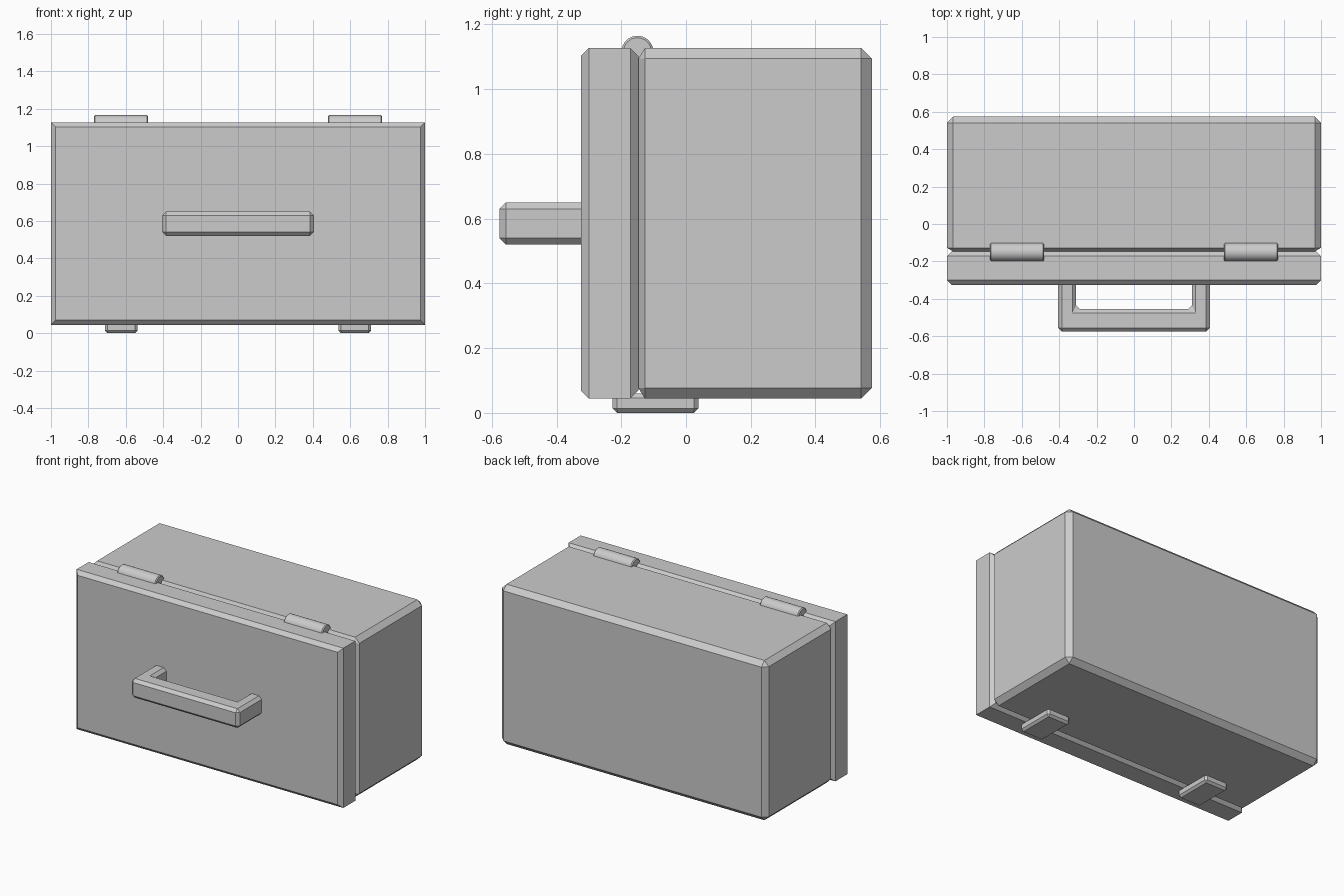
import bpy, bmesh
from mathutils import Matrix

cube = bpy.data.objects.get("Cube")
if cube:
    bpy.data.objects.remove(cube, do_unlink=True)

GREY = (0.6, 0.6, 0.6, 1)
grey = bpy.data.materials.new("plain grey")
grey.use_nodes = True
grey.diffuse_color = GREY
grey.node_tree.nodes["Principled BSDF"].inputs["Base Color"].default_value = GREY


def finish(bm, name):
    bmesh.ops.recalc_face_normals(bm, faces=bm.faces)
    mesh = bpy.data.meshes.new(name)
    bm.to_mesh(mesh)
    bm.free()
    mesh.materials.append(grey)
    obj = bpy.data.objects.new(name, mesh)
    bpy.context.collection.objects.link(obj)
    return obj


def box(lo, hi):
    bm = bmesh.new()
    bmesh.ops.create_cube(bm, size=1)
    for v in bm.verts:
        for i in range(3):
            v.co[i] = lo[i] if v.co[i] < 0 else hi[i]
    return bm


def chamfer(bm, width, rule=lambda e: True):
    edges = [e for e in bm.edges if rule(e)]
    bmesh.ops.bevel(bm, geom=edges, offset=width, segments=1,
                    affect='EDGES', profile=0.5, clamp_overlap=True)


def along(axis):
    return lambda e: abs(e.verts[0].co[axis] - e.verts[1].co[axis]) > 1e-4


SEAM, BOTTOM, TOP = -0.147, 0.044, 1.127

# Main case, chamfered all round with a shallower chamfer at the seam
bm = box((-1, SEAM, BOTTOM), (1, 0.574, TOP))
chamfer(bm, 0.033)
for v in bm.verts:
    if SEAM + 0.01 < v.co.y < 0:
        v.co.y = SEAM + 0.02
finish(bm, "case_body")

# Lid, chamfered only around its front and rear rims
bm = box((-1, -0.325, BOTTOM), (1, SEAM, TOP))
chamfer(bm, 0.025, lambda e: not along(1)(e))
finish(bm, "case_lid")

# U-shaped handle: outline extruded upward, then chamfered
bm = bmesh.new()
half = [(0.405, -0.315), (0.405, -0.576), (0.31, -0.455), (0.31, -0.315)]
outline = [half[0], half[1], (-half[1][0], half[1][1]), (-half[0][0], half[0][1]),
           (-half[3][0], half[3][1]), (-half[2][0], half[2][1]), half[2], half[3]]
base = bm.faces.new([bm.verts.new((x, y, 0.52)) for x, y in outline])
extruded = bmesh.ops.extrude_face_region(bm, geom=[base])["geom"]
bmesh.ops.translate(bm, vec=(0, 0, 0.13),
                    verts=[g for g in extruded if isinstance(g, bmesh.types.BMVert)])
bmesh.ops.recalc_face_normals(bm, faces=bm.faces)
chamfer(bm, 0.02, lambda e: any(v.co.y < -0.35 for v in e.verts))
finish(bm, "handle")

for side, sign in (("left", 1), ("right", -1)):
    # Hinge barrel lying across the seam
    bm = bmesh.new()
    bmesh.ops.create_cone(bm, cap_ends=True, segments=32, radius1=0.049,
                          radius2=0.049, depth=0.29)
    chamfer(bm, 0.006, lambda e: any(len(f.verts) > 4 for f in e.link_faces))
    bm.transform(Matrix.Translation((sign * 0.625, -0.15, 1.116))
                 @ Matrix.Rotation(1.5708, 4, 'Y'))
    hinge = finish(bm, side + "_hinge")
    bpy.ops.object.select_all(action='DESELECT')
    hinge.select_set(True)
    bpy.context.view_layer.objects.active = hinge
    bpy.ops.object.shade_smooth_by_angle(angle=0.5)

    # Latch plate under the seam, also serving as a foot
    x0, x1 = sorted((sign * 0.537, sign * 0.712))
    bm = box((x0, -0.227, 0), (x1, 0.039, 0.06))
    chamfer(bm, 0.014)
    finish(bm, side + "_foot")
